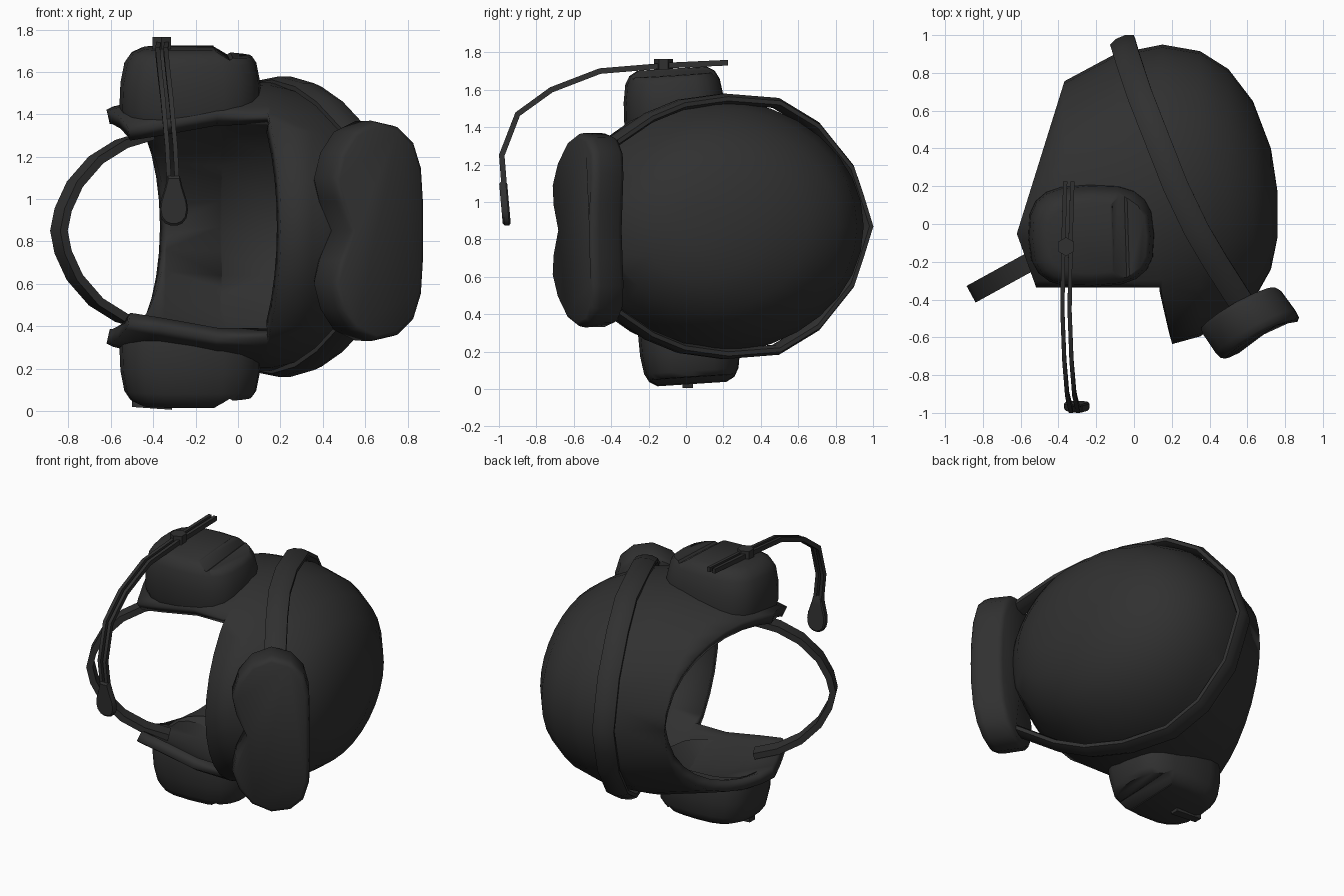
import bpy, bmesh, math
from mathutils import Vector, Matrix

if "Cube" in bpy.data.objects:
    bpy.data.objects.remove(bpy.data.objects["Cube"])

mat = bpy.data.materials.new("charcoal")
mat.diffuse_color = (0.03, 0.03, 0.03, 1)
mat.use_nodes = True
mat.node_tree.nodes["Principled BSDF"].inputs["Base Color"].default_value = mat.diffuse_color
ZC = 0.87  # mid plane of the helmet, which lies on its side


def finish(name, bm, angle=35):
    bmesh.ops.recalc_face_normals(bm, faces=bm.faces[:])
    me = bpy.data.meshes.new(name)
    bm.to_mesh(me)
    bm.free()
    ob = bpy.data.objects.new(name, me)
    bpy.context.collection.objects.link(ob)
    me.materials.append(mat)
    bpy.ops.object.select_all(action='DESELECT')
    ob.select_set(True)
    bpy.context.view_layer.objects.active = ob
    bpy.ops.object.shade_smooth_by_angle(angle=math.radians(angle))
    return ob


def loft(bm, rings, cap0=True, cap1=True):
    vs = [[bm.verts.new(p) for p in r] for r in rings]
    n = len(rings[0])
    for a, b in zip(vs, vs[1:]):
        for i in range(n):
            j = (i + 1) % n
            bm.faces.new((a[i], a[j], b[j], b[i]))
    if cap0:
        bm.faces.new(vs[0])
    if cap1:
        bm.faces.new(vs[-1])


def sweep(bm, path, side, w, t, n=4):
    """Sweep a flat band (n=4) or a rounded one along a path; side is the width direction."""
    path = [Vector(p) for p in path]
    side = Vector(side).normalized()
    rings = []
    for i, p in enumerate(path):
        d = (path[min(i + 1, len(path) - 1)] - path[max(i - 1, 0)]).normalized()
        nor = d.cross(side).normalized()
        ring = []
        for k in range(n):
            a = 2 * math.pi * (k + 0.5) / n
            m = 1 / math.cos(math.pi / n)
            ring.append(p + side * (w / 2 * m * math.cos(a)) + nor * (t / 2 * m * math.sin(a)))
        rings.append(ring)
    loft(bm, rings)


# Helmet shell: oval sections along x (x, y centre, y radius, z radius)
sections = [(.76, .05, .12, .11), (.725, .08, .32, .29), (.63, .12, .53, .455), (.5, .16, .66, .555),
            (.35, .16, .755, .635), (.15, .15, .80, .68), (-.1, .13, .77, .675),
            (-.37, .08, .675, .62), (-.7, .02, .6, .54)]
bm = bmesh.new()
N = 32
loft(bm, [[(x, yc + ry * math.cos(2 * math.pi * i / N), ZC + rz * math.sin(2 * math.pi * i / N))
           for i in range(N)] for x, yc, ry, rz in sections], True, False)


def cut(co, no, clear=False):
    bmesh.ops.bisect_plane(bm, geom=bm.verts[:] + bm.edges[:] + bm.faces[:], plane_co=co,
                           plane_no=no, clear_outer=clear)


cut((-.37, .75, 0), (-.8, .25, 0), True)       # neck rim
cut((-.61, -.08, 0), (-.25, -.09, 0), True)    # cheek corner
cut((.14, -.34, 0), (1, .21, 0))               # brow edge
cut((0, -.335, 0), (0, 1, 0))                  # cheek front edge
gone = []
for f in bm.faces:
    c = f.calc_center_median()
    if c.y < -.335 and (c.x - .14) + .21 * (c.y + .34) < 0:
        gone.append(f)
bmesh.ops.delete(bm, geom=gone, context='FACES')
shell = finish("helmet_shell", bm)
mod = shell.modifiers.new("thickness", 'SOLIDIFY')
mod.thickness = 0.07
mod.offset = -1

# Goggle strap: a padded loop round the shell
half = [(-.06, .965, 0), (-.045, .915, .16), (-.03, .865, .31), (.03, .685, .535), (.11, .48, .66),
        (.22, .2, .682), (.33, -.03, .65), (.43, -.2, .58), (.57, -.42, .43)]
path = [(x, y, ZC - z) for x, y, z in reversed(half)] + [(x, y, ZC + z) for x, y, z in half[1:]]
bm = bmesh.new()
sweep(bm, path, (.92, .39, 0), .135, .055, 8)
finish("goggle_strap", bm, 50)

# Chin strap
half = [(-.42, .45), (-.55, .41), (-.67, .335), (-.77, .22), (-.825, .10), (-.845, 0)]
pts = [(x, .85 + z) for x, z in half] + [(x, .85 - z) for x, z in reversed(half[:-1])]
bm = bmesh.new()
sweep(bm, [(x, -.2 + (x + .55) * .55, z) for x, z in pts], (.48, -.88, 0), .1, .04)
finish("chin_strap", bm)

# Goggles: two-lobed outline, layered into a rounded block, slightly wrapped round the brow
side = [(.24, .15), (.235, .3), (.20, .42), (.12, .495), (0, .52), (-.12, .47), (-.20, .37),
        (-.24, .25), (-.215, .14)]
outline = [(.24, 0)] + side + [(-.15, 0)] + [(u, -z) for u, z in reversed(side)]
up, fw, mid = Vector((.88, .47, 0)), Vector((.47, -.88, 0)), Vector((.617, -.537, .85))
bm = bmesh.new()
rings = []
for f, s, du in [(-.105, .93, -.01), (-.08, .99, -.008), (.05, 1, .008), (.085, .975, .012), (.1, .9, .012)]:
    rings.append([mid + up * (u * s + du) + fw * (f - .15 * z * z) + Vector((0, 0, z * (1 + s) / 2))
                  for u, z in outline])
loft(bm, rings)
finish("goggles", bm, 60)

# Ear cups: mirrored rounded blocks on a slightly tilted axis, each with a stepped top
tilt = Matrix.Translation((-.225, -.022, ZC)) @ Matrix.Rotation(.065, 4, 'X') @ Matrix.Rotation(.03, 4, 'Z')


def spow(v, e):
    return math.copysign(abs(v) ** e, v)


for name, s in (("upper", 1), ("lower", -1)):
    bm = bmesh.new()
    rings = []
    for z, k in [(.61, .45), (.505, .95), (.56, 1), (.68, .985), (.775, .93), (.82, .84), (.845, .68)]:
        ring = []
        for i in range(20):
            a = 2 * math.pi * i / 20
            ring.append(tilt @ Vector((.335 * k * spow(math.cos(a), .68),
                                       .272 * k * spow(math.sin(a), .68), z * s)))
        rings.append(ring)
    loft(bm, rings)
    cup = finish(name + "_ear_cup", bm, 40)
    # step cutter
    bm = bmesh.new()
    prof = [(.10, .9), (.115, .84), (.18, .80), (.195, .81), (.4, .80), (.4, .9)]
    loft(bm, [[tilt @ Vector((x, y, z * s)) for x, z in prof] for y in (-.4, .4)])
    cutter = finish(name + "_step_cutter", bm)
    cutter.hide_render = True
    cutter.hide_viewport = True
    b = cup.modifiers.new("step", 'BOOLEAN')
    b.operation = 'DIFFERENCE'
    b.object = cutter

# Plug plate on the lower cup
bm = bmesh.new()
bmesh.ops.create_cube(bm, size=1, matrix=Matrix.Translation((-.405, .01, .035))
                      @ Matrix.Rotation(.07, 4, 'Y') @ Matrix.Diagonal((.19, .055, .045, 1)))
finish("lower_plug", bm)

# Boom arm: twin rods curving forward to the microphone
boom = [(-.345, .225, 1.745), (-.355, -.1, 1.73), (-.36, -.46, 1.70), (-.35, -.72, 1.60),
        (-.335, -.90, 1.47), (-.315, -.985, 1.25), (-.305, -.97, 1.06)]
bm = bmesh.new()
for dx in (-.019, .019):
    sweep(bm, [(x + dx, y, z) for x, y, z in boom], (1, 0, 0), .022, .03)
finish("boom_rods", bm)

# Boom pivot
bm = bmesh.new()
bmesh.ops.create_cone(bm, cap_ends=True, segments=6, radius1=.05, radius2=.05, depth=.1,
                      matrix=Matrix.Translation((-.36, -.12, 1.715)))
finish("boom_pivot", bm)

# Microphone: flat teardrop
bm = bmesh.new()
drop = [(.028, 1.11), (.04, 1.06), (.062, .99), (.067, .95), (.06, .91), (.04, .885), (.015, .875)]
shape = [(w, z) for w, z in drop] + [(-w, z) for w, z in reversed(drop)]
loft(bm, [[(-.303 + w * k, y + (1 - z) * .08, .98 + (z - .98) * k) for w, z in shape]
          for y, k in ((-.99, .9), (-.98, 1), (-.955, 1), (-.947, .9))])
finish("microphone", bm)
